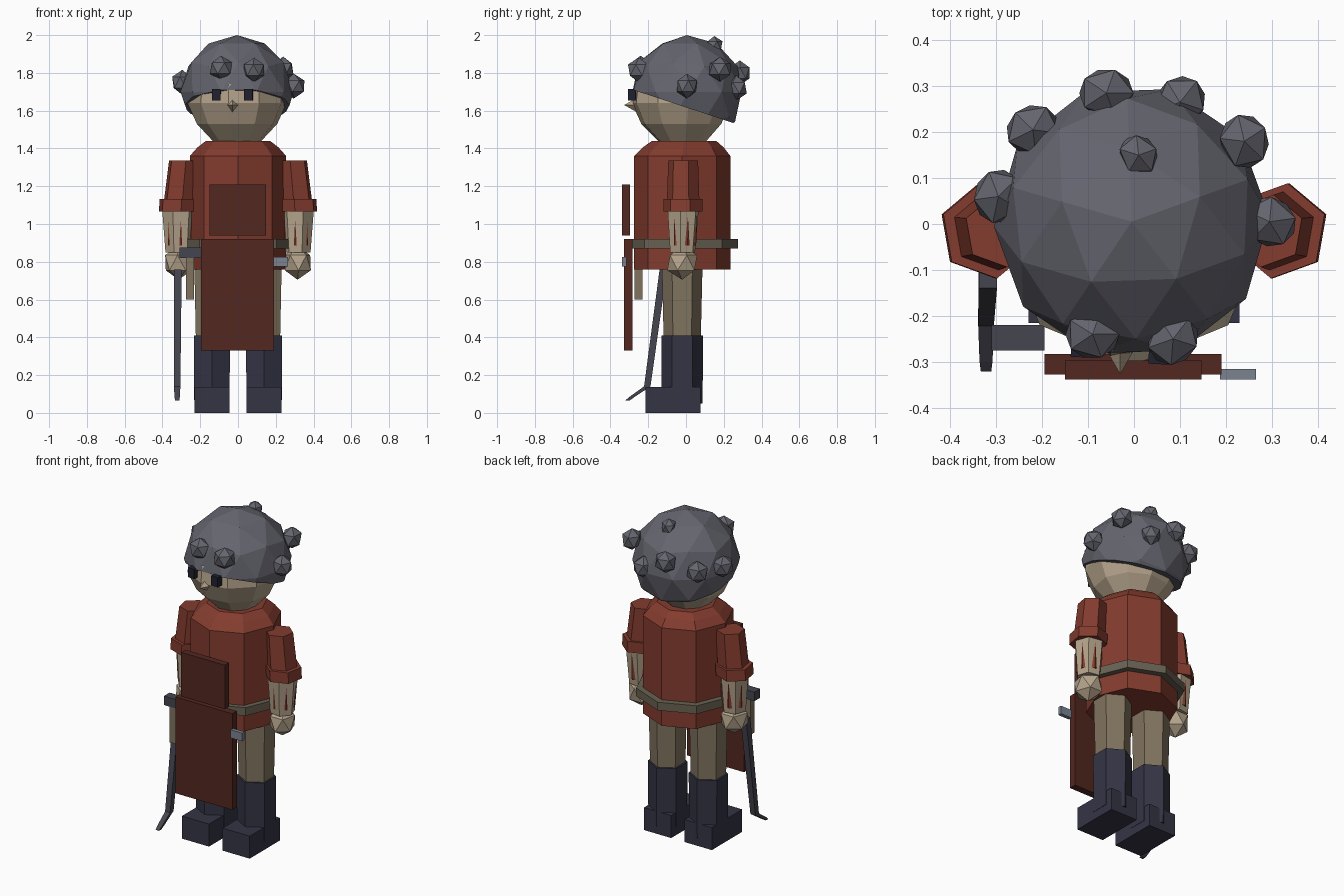
import bpy, bmesh
from math import sin, cos, tau, radians
from mathutils import Vector, Matrix

if "Cube" in bpy.data.objects:
    bpy.data.objects.remove(bpy.data.objects["Cube"])

COLORS = {
    "hair": (.13, .13, .16), "skin": (.46, .37, .26), "red": (.23, .045, .028),
    "apron": (.085, .02, .014), "strap": (.14, .12, .085), "trousers": (.22, .175, .115),
    "boot": (.035, .035, .06), "dark": (.015, .015, .03), "iron": (.06, .06, .08),
    "steel": (.2, .23, .28),
}
MATS = {}
for key, c in COLORS.items():
    MATS[key] = bpy.data.materials.new(key)
    MATS[key].diffuse_color = (*c, 1)


def finish(name, bm, mat):
    bmesh.ops.recalc_face_normals(bm, faces=bm.faces)
    me = bpy.data.meshes.new(name)
    bm.to_mesh(me)
    bm.free()
    me.materials.append(MATS[mat])
    ob = bpy.data.objects.new(name, me)
    bpy.context.collection.objects.link(ob)
    return ob


def loft(name, rings, n, mat, phase=0.0):
    """Closed tube through horizontal rings (x, y, z, radius)."""
    bm = bmesh.new()
    loops = []
    for x, y, z, r in rings:
        loops.append([bm.verts.new((x + r * cos(phase + tau * i / n),
                                    y + r * sin(phase + tau * i / n), z)) for i in range(n)])
    for a, b in zip(loops, loops[1:]):
        for i in range(n):
            j = (i + 1) % n
            bm.faces.new((a[i], a[j], b[j], b[i]))
    bm.faces.new(loops[0][::-1])
    bm.faces.new(loops[-1])
    return finish(name, bm, mat)


def box(name, x, y, z, mat, turn=0.0):
    """Box from (min, max) pairs, optionally turned about z."""
    lo, hi = Vector((x[0], y[0], z[0])), Vector((x[1], y[1], z[1]))
    bm = bmesh.new()
    bmesh.ops.create_cube(bm, size=1, matrix=Matrix.Translation((lo + hi) / 2)
                          @ Matrix.Rotation(turn, 4, 'Z') @ Matrix.Diagonal((*(hi - lo), 1)))
    return finish(name, bm, mat)


def ball(name, loc, size, mat, subdiv=1, turn=0.0, cut=None):
    """Faceted ball, optionally cut by a plane (point, normal)."""
    bm = bmesh.new()
    bmesh.ops.create_icosphere(bm, subdivisions=subdiv, radius=1, matrix=Matrix.Translation(loc)
                               @ Matrix.Rotation(turn, 4, 'Z') @ Matrix.Diagonal((*size, 1)))
    if cut:
        res = bmesh.ops.bisect_plane(bm, geom=bm.verts[:] + bm.edges[:] + bm.faces[:],
                                     plane_co=cut[0], plane_no=cut[1], clear_inner=True)
        edges = [e for e in res["geom_cut"] if isinstance(e, bmesh.types.BMEdge)]
        bmesh.ops.contextual_create(bm, geom=edges)
    return finish(name, bm, mat)


# Head and hair cap with a hem that drops toward the back
loft("head", [(-.005, -.02, 1.44, .13), (-.005, -.025, 1.53, .215), (-.005, -.025, 1.64, .265),
              (-.005, -.02, 1.74, .26), (0, 0, 1.86, .19)], 10, "skin", radians(8))
ball("hair_cap", (-.005, .005, 1.70), (.3, .3, .3), "hair", 2, radians(20),
     ((0, -.25, 1.70), (0, .33, 1)))

# Curls
curls = [(-.06, .285, 1.80), (.10, .265, 1.72), (.24, .18, 1.82), (.295, .005, 1.73),
         (-.22, .205, 1.75), (-.295, .06, 1.75), (.01, .15, 1.945), (-.09, -.24, 1.825),
         (.085, -.25, 1.815)]
for i, p in enumerate(curls):
    s = .05 if i == 6 else .066
    ball(f"curl_{i + 1}", p, (s, s * .9, s), "hair", 1, i * .9)

# Face
box("eye_left", (-.137, -.092), (-.29, -.255), (1.655, 1.715), "dark", -.05)
box("eye_right", (.032, .078), (-.305, -.265), (1.655, 1.715), "dark", -.05)
bm = bmesh.new()
bmesh.ops.create_cone(bm, cap_ends=True, segments=4, radius1=.04, radius2=0, depth=.07,
                      matrix=Matrix.Translation((-.03, -.292, 1.63)) @ Matrix.Rotation(radians(90), 4, 'X'))
finish("nose", bm, "skin")

# Tunic and belt
loft("tunic", [(0, -.02, .76, .255), (0, -.02, 1.36, .255), (0, -.015, 1.405, .215),
               (0, -.01, 1.44, .17)], 8, "red")
loft("belt", [(0, -.015, .87, .29), (0, -.015, .92, .29)], 8, "strap")

# Apron
box("apron_bib", (-.15, .147), (-.338, -.297), (.94, 1.21), "apron")
box("apron_skirt", (-.195, .19), (-.327, -.283), (.33, .92), "apron")
box("apron_clasp", (.187, .265), (-.338, -.315), (.775, .825), "steel")

# Hammer hanging at the hip
box("hammer_head", (-.31, -.195), (-.275, -.22), (.82, .875), "iron")
box("hammer_handle", (-.275, -.232), (-.272, -.23), (.6, .83), "trousers")

# Legs, boots and arms on both sides
for side, s in (("left", -1), ("right", 1)):
    x = s * .138
    loft(f"leg_{side}", [(x, -.02, .38, .098), (x, -.02, .8, .108)], 6, "trousers", radians(90))
    loft(f"boot_shaft_{side}", [(x, -.02, 0.05, .108), (x, -.02, .41, .11)], 6, "boot", radians(90))
    box(f"boot_foot_{side}", (x - .092, x + .092), (-.215, .078), (0, .138), "boot")

    tilt = radians(20) * s
    loft(f"sleeve_{side}", [(s * .315, -.015, .885, .07), (s * .315, -.015, 1.06, .074),
                            (s * .312, -.015, 1.10, .088), (s * .29, -.015, 1.335, .08)],
         6, "red", tilt)
    loft(f"cuff_{side}", [(s * .32, -.015, 1.065, .105), (s * .316, -.015, 1.132, .105)],
         6, "red", tilt)
    loft(f"forearm_{side}", [(s * .315, -.018, .85, .07), (s * .315, -.015, 1.08, .088)],
         6, "skin", tilt + radians(30))
    ball(f"hand_{side}", (s * .315, -.02, .795), (.08, .09, .09), "skin", 1, tilt)

# Hooked iron bar held in the left hand
loft("hooked_bar", [(-.322, -.31, .066, .016), (-.322, -.285, .085, .02), (-.322, -.205, .14, .024),
                    (-.318, -.12, .76, .028)], 4, "iron", radians(45))

for m in bpy.data.materials:
    if m.users and not m.is_grease_pencil:
        m.use_nodes = True
        m.node_tree.nodes["Principled BSDF"].inputs["Base Color"].default_value = m.diffuse_color
